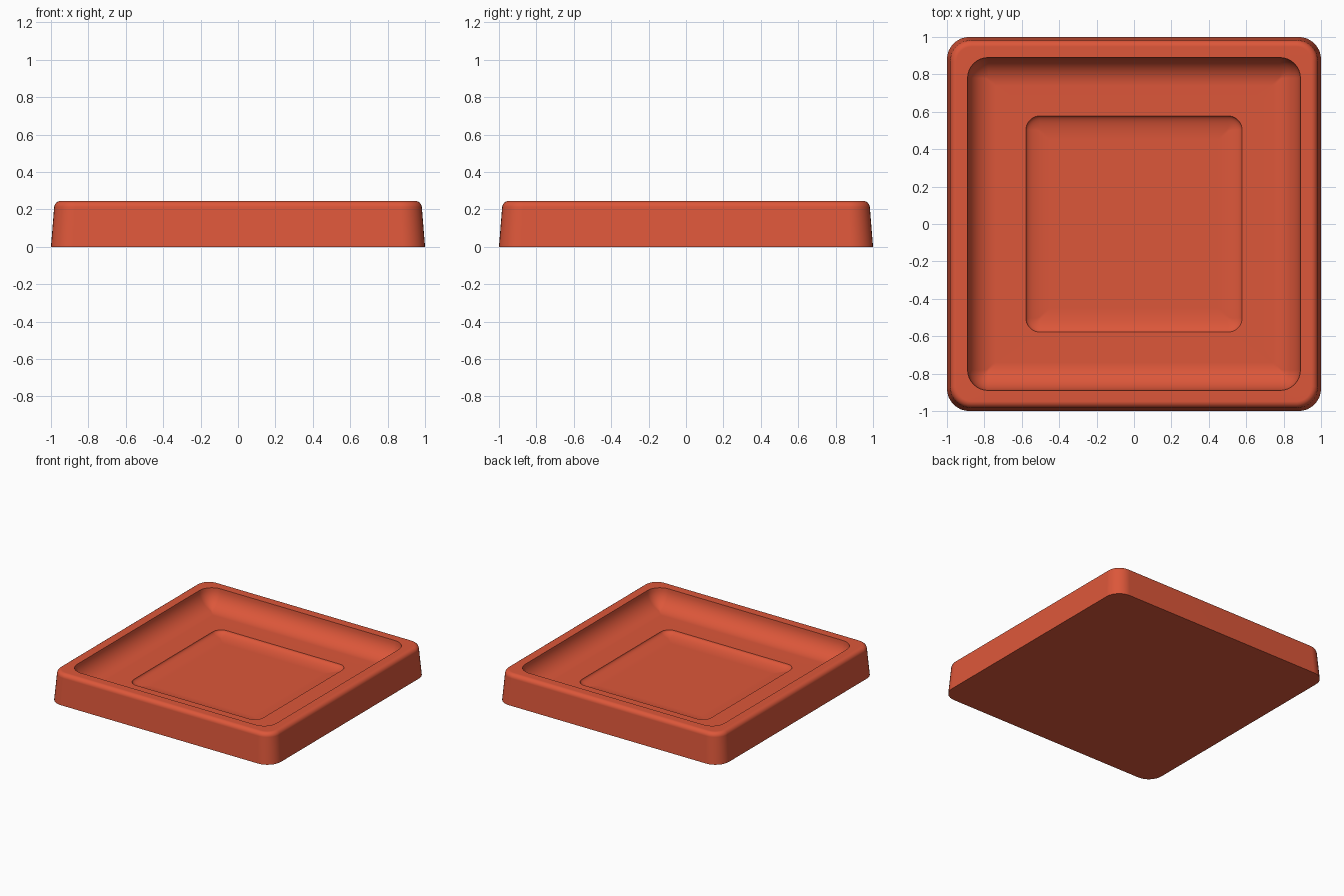
import bpy
import bmesh
from math import sin, cos, pi, radians

cube = bpy.data.objects.get("Cube")
if cube:
    bpy.data.objects.remove(cube, do_unlink=True)

# Terracotta red material
red = bpy.data.materials.new("terracotta_red")
red.use_nodes = True
color = (0.72, 0.095, 0.042, 1)
red.diffuse_color = color
red.node_tree.nodes["Principled BSDF"].inputs["Base Color"].default_value = color

CORNER_STEPS = 8


def rounded_square(bm, half, radius, z):
    """Ring of vertices around a square with rounded corners."""
    radius = max(radius, 0.008)
    c = half - radius
    ring = []
    for k, (sx, sy) in enumerate([(1, 1), (-1, 1), (-1, -1), (1, -1)]):
        for i in range(CORNER_STEPS + 1):
            a = (k + i / CORNER_STEPS) * pi / 2
            ring.append(bm.verts.new((sx * c + radius * cos(a),
                                      sy * c + radius * sin(a), z)))
    return ring


def hollow(half, radius, top, width, depth, steps=10):
    """Sections of a concave wall curving from a crisp lip into a flat floor."""
    sections = []
    for i in range(steps + 1):
        a = i / steps * pi / 2
        inset = width * (1 - cos(a))
        sections.append((half - inset, radius - inset, top - depth * sin(a)))
    return sections


HEIGHT, FLOOR, EDGE = 0.245, 0.1, 0.035

# Outer wall with a slight draft, then a rounded top edge
sections = [(1.0, 0.12, 0)]
for i in range(7):
    a = radians(4 + 86 * i / 6)
    half = 0.948 + EDGE * cos(a)
    sections.append((half, half - 0.87, HEIGHT - EDGE + EDGE * sin(a)))

# Flat rim, main basin, and shallow recess in its floor
sections += hollow(0.89, 0.11, HEIGHT, 0.15, HEIGHT - FLOOR)
sections += hollow(0.578, 0.075, FLOOR, 0.13, 0.04)

bm = bmesh.new()
rings = [rounded_square(bm, *s) for s in sections]
for low, high in zip(rings, rings[1:]):
    n = len(low)
    for i in range(n):
        j = (i + 1) % n
        bm.faces.new((low[i], low[j], high[j], high[i]))
bm.faces.new(rings[0][::-1])
bm.faces.new(rings[-1])
bmesh.ops.recalc_face_normals(bm, faces=bm.faces[:])

mesh = bpy.data.meshes.new("square_tray")
bm.to_mesh(mesh)
bm.free()
mesh.materials.append(red)
tray = bpy.data.objects.new("square_tray", mesh)
bpy.context.collection.objects.link(tray)

# Smooth curves with crisp lips
bpy.ops.object.select_all(action='DESELECT')
tray.select_set(True)
bpy.context.view_layer.objects.active = tray
bpy.ops.object.shade_smooth_by_angle(angle=radians(30))
weighted = tray.modifiers.new("weighted_normals", 'WEIGHTED_NORMAL')
weighted.keep_sharp = True
